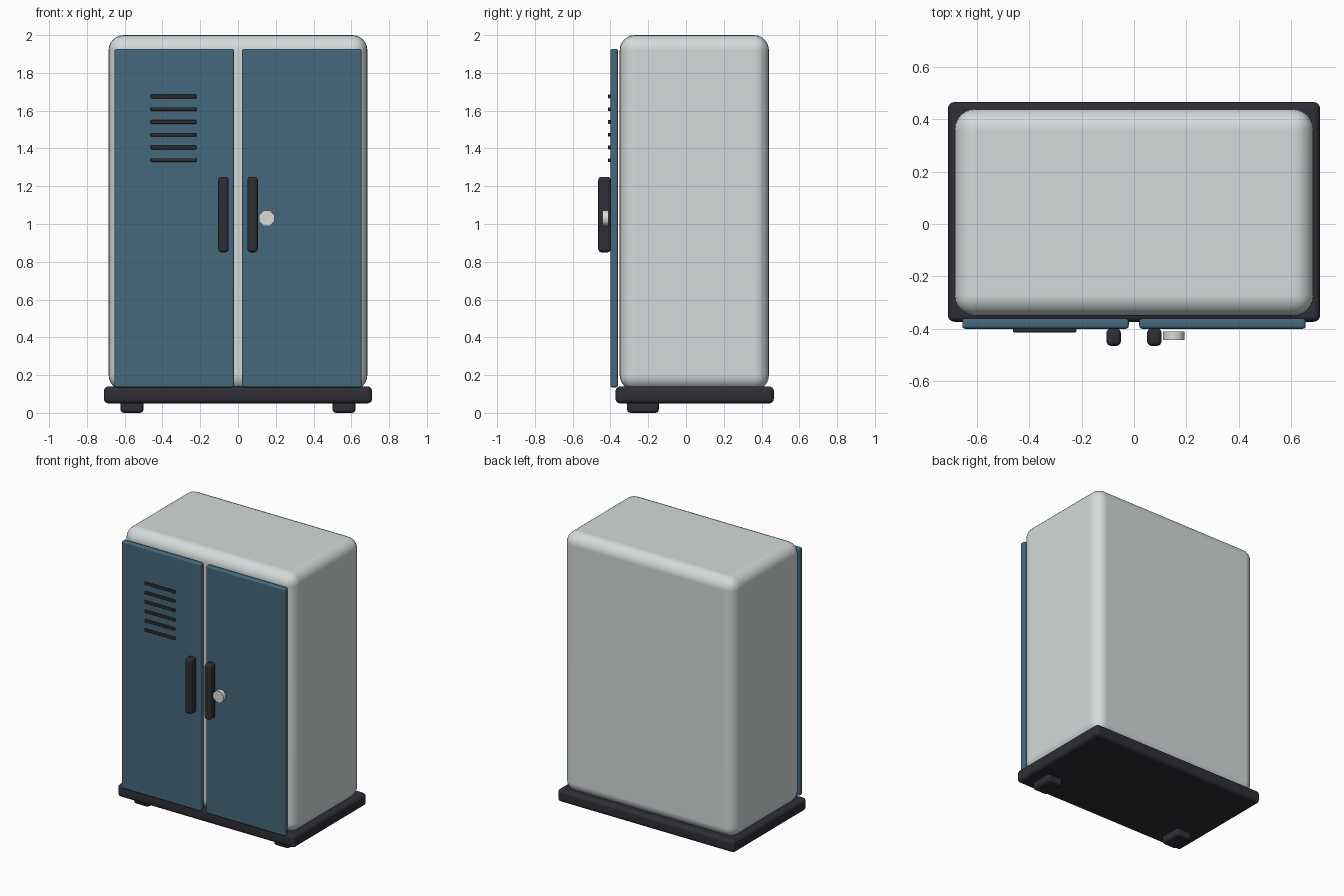
import bpy
import bmesh
import math
from mathutils import Matrix

if "Cube" in bpy.data.objects:
    bpy.data.objects.remove(bpy.data.objects["Cube"], do_unlink=True)


def material(name, rgb):
    mat = bpy.data.materials.new(name)
    mat.use_nodes = True
    color = (*rgb, 1.0)
    mat.diffuse_color = color
    mat.node_tree.nodes["Principled BSDF"].inputs["Base Color"].default_value = color
    return mat


shell_grey = material("pale grey", (0.66, 0.70, 0.70))
door_blue = material("slate blue", (0.06, 0.14, 0.20))
trim_dark = material("charcoal", (0.027, 0.027, 0.036))
knob_metal = material("light metal", (0.70, 0.70, 0.68))


def finish(name, bm, mat):
    """Turn a bmesh into a smooth shaded object with clean flat faces."""
    for face in bm.faces:
        face.smooth = True
    for edge in bm.edges:
        edge.smooth = edge.calc_face_angle(0) < math.radians(50)
    mesh = bpy.data.meshes.new(name)
    bm.to_mesh(mesh)
    bm.free()
    mesh.materials.append(mat)
    obj = bpy.data.objects.new(name, mesh)
    bpy.context.collection.objects.link(obj)
    weighted = obj.modifiers.new("clean_normals", "WEIGHTED_NORMAL")
    weighted.keep_sharp = True
    return obj


def rounded_box(name, x, y, z, radius, mat, segments=3, open_base=False):
    """Box from (min, max) ranges with rounded edges."""
    bm = bmesh.new()
    bmesh.ops.create_cube(bm, size=1)
    for v in bm.verts:
        for axis, (low, high) in enumerate((x, y, z)):
            v.co[axis] = high if v.co[axis] > 0 else low
    edges = [e for e in bm.edges
             if not (open_base and all(v.co.z == z[0] for v in e.verts))]
    bmesh.ops.bevel(bm, geom=edges, offset=radius, segments=segments,
                    profile=0.5, affect="EDGES", clamp_overlap=True)
    return finish(name, bm, mat)


# Cabinet shell and plinth
rounded_box("cabinet_body", (-0.685, 0.685), (-0.351, 0.439), (0.12, 2.0),
            0.08, shell_grey, 6, open_base=True)
rounded_box("base_plinth", (-0.71, 0.71), (-0.373, 0.465), (0.05, 0.14),
            0.025, trim_dark, 4)

# Mirrored doors, handles and front feet
for side, sign in (("right", -1), ("left", 1)):
    def span(inner, outer):
        return tuple(sorted((sign * inner, sign * outer)))

    rounded_box(side + "_door", span(0.02, 0.655), (-0.4, -0.36),
                (0.135, 1.927), 0.012, door_blue)
    rounded_box(side + "_handle", span(0.05, 0.105), (-0.465, -0.398),
                (0.85, 1.25), 0.018, trim_dark, 4)
    rounded_box(side + "_foot", span(0.5, 0.622), (-0.312, -0.144),
                (0.0, 0.07), 0.018, trim_dark)

# Ventilation slats on the right door
for i in range(6):
    z = 1.338 + i * 0.0675
    rounded_box(f"vent_slat_{i + 1}", (-0.462, -0.22), (-0.413, -0.399),
                (z - 0.01, z + 0.01), 0.004, trim_dark, 2)

# Eight sided lock knob beside the left handle
bm = bmesh.new()
bmesh.ops.create_cone(bm, cap_ends=True, segments=8, radius1=0.044,
                      radius2=0.044, depth=0.032)
bmesh.ops.rotate(bm, verts=bm.verts, matrix=Matrix.Rotation(math.pi / 8, 3, "Z"))
bmesh.ops.rotate(bm, verts=bm.verts, matrix=Matrix.Rotation(math.pi / 2, 3, "X"))
bmesh.ops.translate(bm, verts=bm.verts, vec=(0.152, -0.427, 1.03))
finish("lock_knob", bm, knob_metal)
